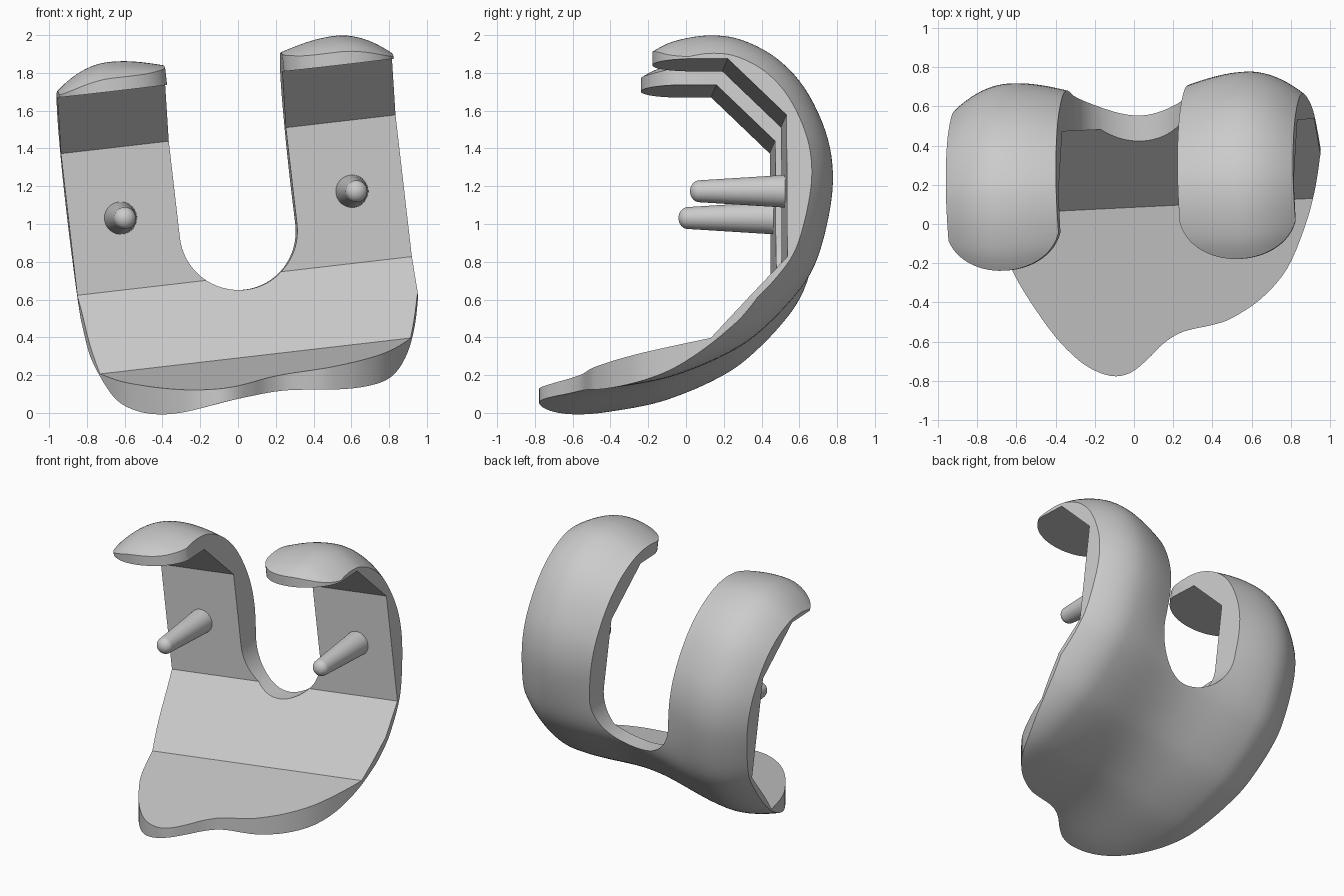
import bpy, bmesh, math
from mathutils import Matrix, Vector

if "Cube" in bpy.data.objects:
    bpy.data.objects.remove(bpy.data.objects["Cube"])

# Tilt of the whole part (local frame -> world frame)
TILT = (Matrix.Translation((0, 0, 1)) @ Matrix.Rotation(0.05, 4, 'Z')
        @ Matrix.Rotation(-0.115, 4, 'Y') @ Matrix.Translation((0, 0, -1)))
LEFT, RIGHT = -0.865, 0.92           # side walls
PEAKS = (-0.58, 0.63)                # crest lines of the two runners
MID = 0.03


def spline(pts, steps):
    """Catmull-Rom through 2D points."""
    p = [Vector(q) for q in pts]
    p = [2 * p[0] - p[1]] + p + [2 * p[-1] - p[-2]]
    out = []
    for a, b, c, d in zip(p, p[1:], p[2:], p[3:]):
        for i in range(steps):
            t = i / steps
            out.append(0.5 * (2 * b + (c - a) * t + (2 * a - 5 * b + 4 * c - d) * t * t
                              + (3 * b - a - 3 * c + d) * t ** 3))
    return out + [p[-2]]


def loft(name, rings, matrix=TILT):
    """Closed solid through equal rings, with capped ends."""
    bm = bmesh.new()
    vs = [[bm.verts.new(matrix @ Vector(v)) for v in r] for r in rings]
    n = len(vs[0])
    for a, b in zip(vs, vs[1:]):
        for i in range(n):
            j = (i + 1) % n
            bm.faces.new((a[i], a[j], b[j], b[i]))
    bm.faces.new(vs[0])
    bm.faces.new(vs[-1])
    bmesh.ops.recalc_face_normals(bm, faces=bm.faces)
    me = bpy.data.meshes.new(name)
    bm.to_mesh(me)
    bm.free()
    ob = bpy.data.objects.new(name, me)
    bpy.context.collection.objects.link(ob)
    return ob


def prism(name, pts, axis, lo, hi, matrix=TILT):
    def place(p, h):
        v = list(p)
        v.insert(axis, h)
        return v
    return loft(name, [[place(p, h) for p in pts] for h in (lo, hi)], matrix)


def activate(ob):
    bpy.ops.object.select_all(action='DESELECT')
    ob.select_set(True)
    bpy.context.view_layer.objects.active = ob


def cut(ob, cutter):
    m = ob.modifiers.new("cut", 'BOOLEAN')
    m.operation, m.solver, m.object = 'DIFFERENCE', 'EXACT', cutter
    activate(ob)
    bpy.ops.object.modifier_apply(modifier=m.name)
    bpy.data.objects.remove(cutter)


# Outer shell: side profile swept across x, sunk at the groove and outer edges
profile = spline([(-1.0, .06), (-.75, .04), (-.53, .05), (-.2, .10), (0, .16), (.2, .25),
                  (.35, .35), (.53, .53), (.65, .71), (.725, .97), (.748, 1.2), (.71, 1.42),
                  (.6, 1.65), (.45, 1.81), (.27, 1.905), (.11, 1.93), (-.05, 1.91),
                  (-.17, 1.865), (-.3, 1.77), (-.5, 1.55)], 5)


def sink(x, y, z):
    if PEAKS[0] < x < PEAKS[1]:                            # groove, shallower low down
        half = MID - PEAKS[0] if x < MID else PEAKS[1] - MID
        s = min(1, max(0, (z - 0.6) / 0.5))
        g = 0.055 + 0.055 * s * s * (3 - 2 * s)
        return g * (0.5 + 0.5 * math.cos(math.pi * (x - MID) / half))
    f = min(1, max(0, (y + 0.7) / 0.9)) if z < 1 else 1    # fades along the flange
    c = PEAKS[0] if x < 0 else PEAKS[1]
    return (0.08 + 0.055 * f) * ((x - c) / 0.3) ** 2


rings = []
NX = 64
for k in range(NX + 1):
    x = LEFT + (RIGHT - LEFT) * k / NX
    ring = []
    for i, p in enumerate(profile):
        t = (profile[min(i + 1, len(profile) - 1)] - profile[max(i - 1, 0)]).normalized()
        q = p + Vector((-t.y, t.x)) * sink(x, p.x, p.y)
        ring.append((x, q.x, q.y))
    rings.append(ring)
shell = loft("knee_shell", rings)

# Five flat inner faces
cut(shell, prism("inner_cutter", [(.18, 1.775), (.49, 1.475), (.49, .72), (.085, .295),
                                  (-1.5, .025), (-1.5, 1.775)], 0, -2, 2))

# Arched notch between the runners
arch = [(.0225 + .3125 * math.cos(a), .96 + .3125 * math.sin(a))
        for a in (math.pi + math.pi * i / 32 for i in range(33))]
cut(shell, prism("notch_cutter", arch + [(.335, 3), (-.29, 3)], 1, -2, 2))

# Lobed outline of the front flange
outline = spline([(-.92, .65), (-.84, .41), (-.785, .2), (-.72, .02), (-.62, -.24), (-.5, -.44),
                  (-.38, -.6), (-.25, -.72), (-.12, -.775), (-.02, -.76), (.07, -.69),
                  (.15, -.61), (.25, -.55), (.4, -.515), (.5, -.48), (.65, -.38), (.78, -.23),
                  (.87, -.02), (.92, .16), (.95, .35), (.98, .65)], 4)
cut(shell, prism("flange_cutter", list(outline) + [(1.5, .65), (1.5, -1.5), (-1.5, -1.5),
                                                   (-1.5, .65)], 2, -1, .63, Matrix()))

# Rounded tongue ends of the runners
ends = [(-1.5, -1.5), (-1.5, .05)]
for c in PEAKS:
    for i in range(33):
        a = math.pi * i / 32
        ends.append((c - .3 * math.cos(a), .05 - .255 * math.sin(a) ** 0.9))
cut(shell, prism("end_cutter", ends + [(1.5, .05), (1.5, -1.5)], 2, 1.3, 3))

# Tapered pegs with rounded tips
parts = [shell]
tip = [(.058 * math.sin(a), .04 - .05 * math.cos(a)) for a in
       (math.pi / 2 * i / 8 for i in range(1, 9))]
for name, px in (("left_peg", -.59), ("right_peg", .645)):
    parts.append(loft(name, [[(px + r * math.cos(a), y, 1.1 + r * math.sin(a))
                              for a in (math.tau * i / 40 for i in range(40))]
                             for r, y in [(.001, -.01)] + tip + [(.088, .52)]]))

for ob in parts:
    activate(ob)
    bpy.ops.object.shade_smooth_by_angle(angle=math.radians(30))
